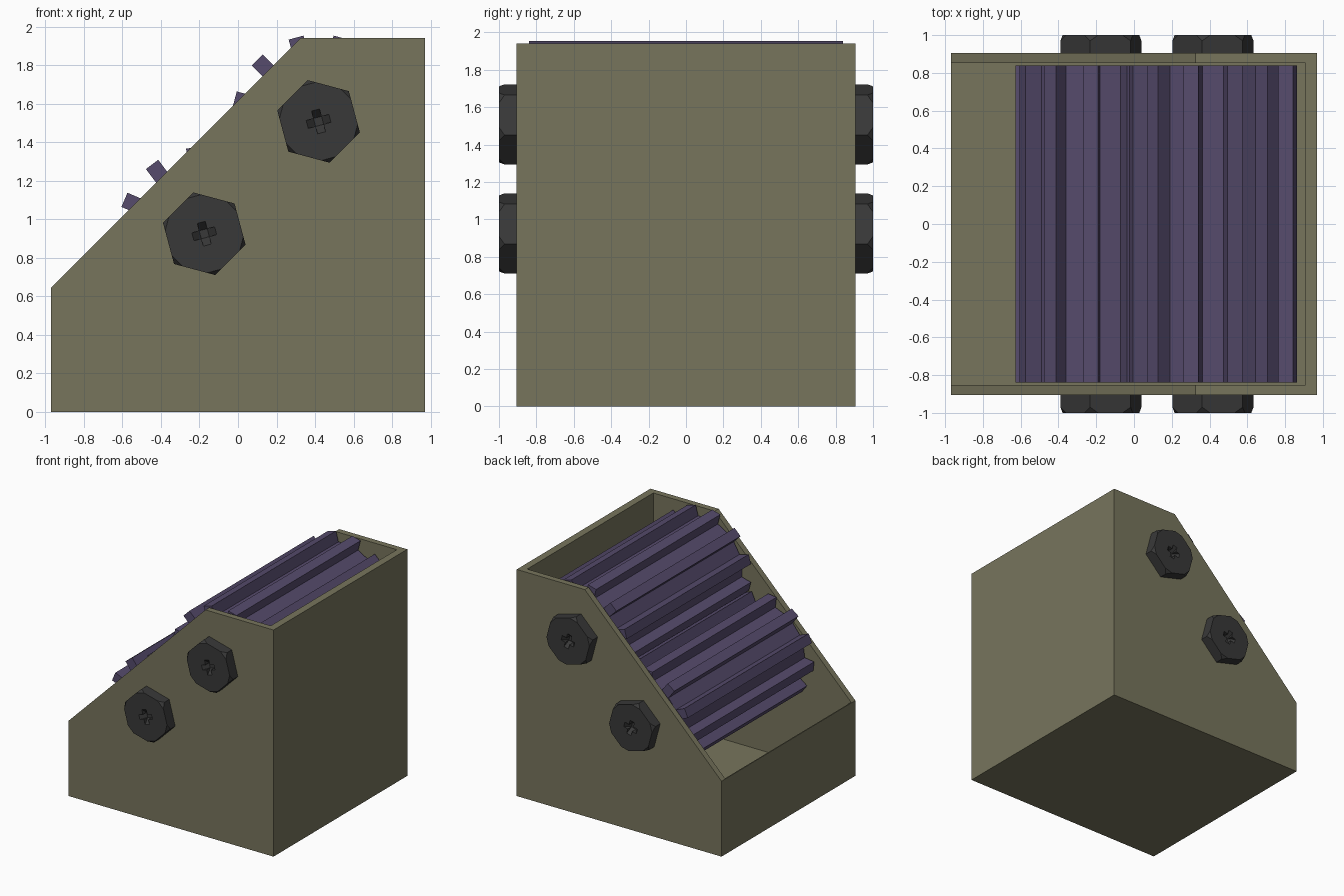
import bpy, bmesh
from math import sin, cos, radians
from mathutils import Vector

if "Cube" in bpy.data.objects:
    bpy.data.objects.remove(bpy.data.objects["Cube"])


def material(name, rgb):
    m = bpy.data.materials.new(name)
    m.diffuse_color = (*rgb, 1)
    m.use_nodes = True
    m.node_tree.nodes["Principled BSDF"].inputs["Base Color"].default_value = m.diffuse_color
    return m


OLIVE = material("olive", (0.185, 0.178, 0.108))
PURPLE = material("purple", (0.092, 0.070, 0.150))
DARK = material("dark", (0.04, 0.04, 0.04))


def prism(name, profile, y0, y1, mat=None):
    """Extrude an x-z profile along y."""
    bm = bmesh.new()
    face = bm.faces.new([bm.verts.new((x, y0, z)) for x, z in profile])
    ext = bmesh.ops.extrude_face_region(bm, geom=[face])["geom"]
    bmesh.ops.translate(bm, vec=(0, y1 - y0, 0),
                        verts=[g for g in ext if isinstance(g, bmesh.types.BMVert)])
    bmesh.ops.recalc_face_normals(bm, faces=bm.faces)
    me = bpy.data.meshes.new(name)
    bm.to_mesh(me)
    bm.free()
    ob = bpy.data.objects.new(name, me)
    bpy.context.collection.objects.link(ob)
    if mat:
        me.materials.append(mat)
    return ob


def cut(ob, cutter):
    """Subtract cutter, apply, and delete it."""
    mod = ob.modifiers.new("cut", "BOOLEAN")
    mod.operation, mod.solver, mod.object = "DIFFERENCE", "EXACT", cutter
    deps = bpy.context.evaluated_depsgraph_get()
    me = bpy.data.meshes.new_from_object(ob.evaluated_get(deps))
    ob.modifiers.clear()
    ob.data = me
    bpy.data.objects.remove(cutter)


def polar(c, r, deg, side=0.0):
    """Point at radius r along an angle, shifted sideways."""
    a = radians(deg)
    return (c[0] + r * cos(a) - side * sin(a), c[1] + r * sin(a) + side * cos(a))


# Sloped open housing
housing = prism("housing", [(-0.97, 0), (0.97, 0), (0.97, 1.94), (0.325, 1.94), (-0.97, 0.645)],
                -0.905, 0.905, OLIVE)
cut(housing, prism("cavity", [(-0.966, 0.01), (0.907, 0.01), (0.907, 2.2), (-0.966, 2.2)],
                   -0.853, 0.853, OLIVE))


# Toothed rollers
def roller(name, c, phase):
    pts = []
    for i in range(12):
        a = phase + 30 * i
        pts += [polar(c, r, a, s) for r, s in
                ((0.36, -0.04), (0.45, -0.04), (0.45, 0.04), (0.36, 0.04))]
    prism(name, pts, -0.84, 0.84, PURPLE)


# Hex bolt head with clipped corners and cross recess, mirrored to the back
def bolt(name, c):
    y_in, y_out = -0.90, -1.0
    ob = prism(name, [polar(c, 0.222, 45 + 60 * i) for i in range(6)], y_in, y_out, DARK)
    bm = bmesh.new()
    bm.from_mesh(ob.data)
    for i in range(6):
        x, z = polar(c, 0.2, 45 + 60 * i)
        dx, dz = polar((0, 0), 1, 45 + 60 * i)
        res = bmesh.ops.bisect_plane(
            bm, geom=bm.verts[:] + bm.edges[:] + bm.faces[:], plane_co=(x, y_out, z),
            plane_no=Vector((dx * 0.03, -0.022, dz * 0.03)), clear_outer=True)
        edges = [g for g in res["geom_cut"] if isinstance(g, bmesh.types.BMEdge)]
        bmesh.ops.holes_fill(bm, edges=edges)
    bmesh.ops.recalc_face_normals(bm, faces=bm.faces)
    bm.to_mesh(ob.data)
    bm.free()
    for a in (15, 105):
        # Wedge slot: long at the surface, short at its floor
        slot = prism("slot", [polar(c, r, a, s) for r, s in
                              ((-0.077, -0.021), (0.077, -0.021), (0.077, 0.021), (-0.077, 0.021))],
                     y_out - 0.02, y_out + 0.05, DARK)
        d = Vector((cos(radians(a)), 0, sin(radians(a))))
        mid = Vector((c[0], 0, c[1]))
        for v in slot.data.vertices:
            if v.co.y > y_out:
                v.co -= d * ((v.co - mid).dot(d) * 0.72)
        cut(ob, slot)
    mir = ob.modifiers.new("mirror", "MIRROR")
    mir.use_axis = (False, True, False)
    mir.use_mirror_merge = False


LOW, HIGH = (-0.175, 0.925), (0.418, 1.508)
roller("lower_roller", LOW, 7)
roller("upper_roller", HIGH, 15)
bolt("lower_bolts", LOW)
bolt("upper_bolts", HIGH)
